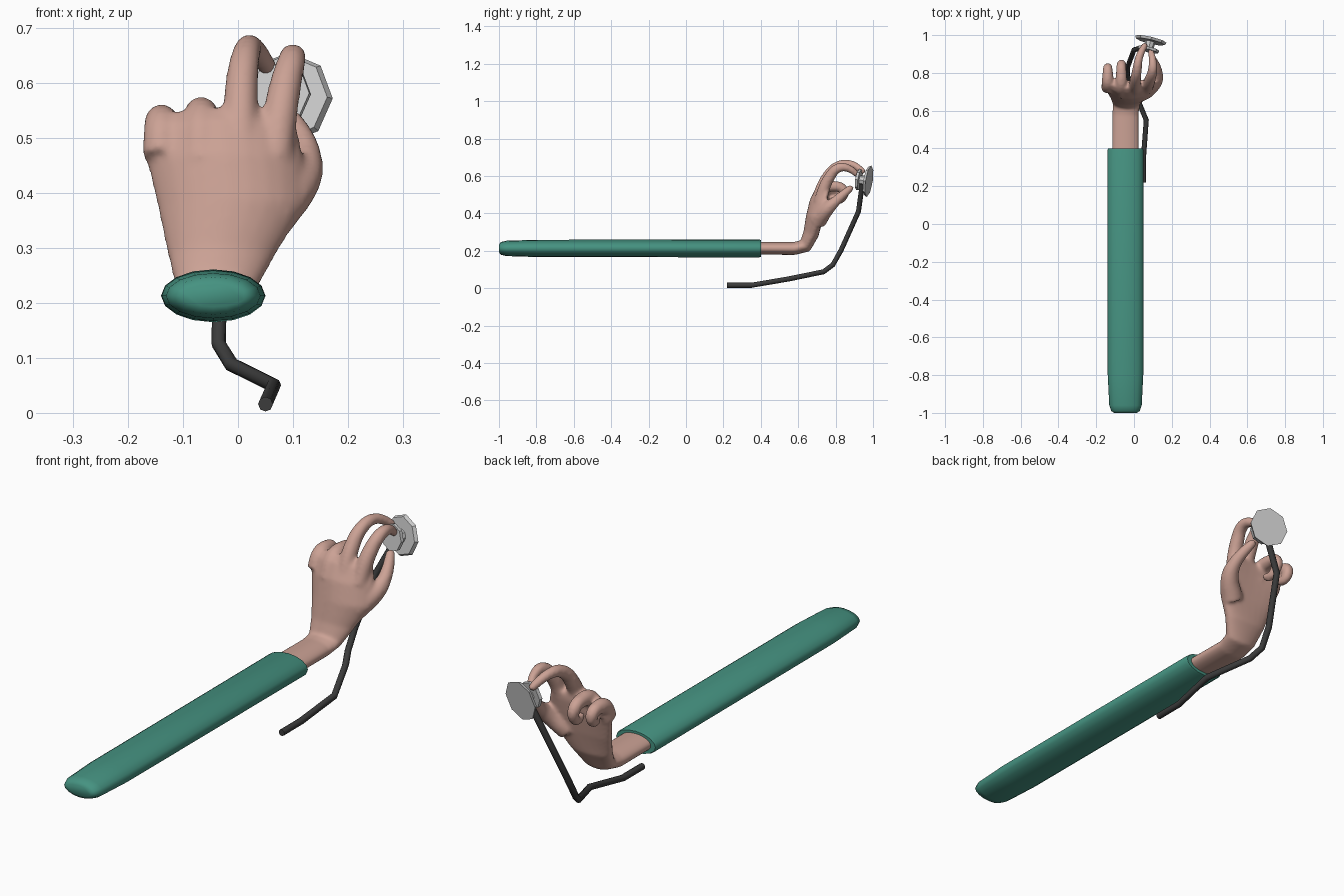
import bpy, bmesh, math
from mathutils import Vector

if "Cube" in bpy.data.objects:
    bpy.data.objects.remove(bpy.data.objects["Cube"])


def material(name, rgb):
    m = bpy.data.materials.new(name)
    m.diffuse_color = (*rgb, 1)
    m.use_nodes = True
    m.node_tree.nodes["Principled BSDF"].inputs["Base Color"].default_value = m.diffuse_color
    return m


skin = material("skin", (0.60, 0.36, 0.30))
teal = material("teal_cloth", (0.06, 0.29, 0.22))
rubber = material("dark_rubber", (0.045, 0.045, 0.045))


def activate(ob):
    bpy.ops.object.select_all(action='DESELECT')
    ob.select_set(True)
    bpy.context.view_layer.objects.active = ob


def loft(name, rings, sides, straight=False):
    """Elliptic rings (cx, y, z, half width, half thickness), pitched along their path."""
    bm = bmesh.new()
    rows = []
    for k, (cx, y, z, hw, ht) in enumerate(rings):
        before, after = rings[max(k - 1, 0)], rings[min(k + 1, len(rings) - 1)]
        pitch = 0 if straight else math.atan2(after[2] - before[2], after[1] - before[1])
        cup = .03 * min(max((z - .22) / .2, 0), 1)  # hollow of the palm
        row = []
        for i in range(sides):
            a = 2 * math.pi * i / sides
            n = ht * math.sin(a) - cup * math.cos(a) ** 2
            row.append(bm.verts.new((cx + hw * math.cos(a), y - math.sin(pitch) * n,
                                     z + math.cos(pitch) * n)))
        rows.append(row)
    for r0, r1 in zip(rows, rows[1:]):
        for i in range(sides):
            j = (i + 1) % sides
            bm.faces.new((r0[i], r0[j], r1[j], r1[i]))
    bm.faces.new(rows[0])
    bm.faces.new(rows[-1])
    bmesh.ops.recalc_face_normals(bm, faces=bm.faces)
    me = bpy.data.meshes.new(name)
    bm.to_mesh(me)
    bm.free()
    ob = bpy.data.objects.new(name, me)
    bpy.context.collection.objects.link(ob)
    return ob


def tube(name, pts, r0, r1, smooth_path=True, res=4):
    """Tube tapering from r0 to r1; smooth ones get a rounded tip."""
    pts = [Vector(p) for p in pts]
    radii = [r0 + (r1 - r0) * i / (len(pts) - 1) for i in range(len(pts))]
    if smooth_path:
        pts.append(pts[-1] + (pts[-1] - pts[-2]).normalized() * r1 * .6)
        radii.append(r1 * .5)
    cu = bpy.data.curves.new(name, 'CURVE')
    cu.dimensions = '3D'
    cu.bevel_depth = 1
    cu.bevel_resolution = res
    cu.use_fill_caps = True
    sp = cu.splines.new('BEZIER' if smooth_path else 'POLY')
    target = sp.bezier_points if smooth_path else sp.points
    target.add(len(pts) - 1)
    for p, co, r in zip(target, pts, radii):
        p.co = co if smooth_path else (*co, 1)
        p.radius = r
        if smooth_path:
            p.handle_left_type = p.handle_right_type = 'AUTO'
    ob = bpy.data.objects.new(name, cu)
    bpy.context.collection.objects.link(ob)
    activate(ob)
    bpy.ops.object.convert(target='MESH')
    return bpy.context.view_layer.objects.active


# sleeve with a rounded far end and an open cuff
profile = [(-1, .06, .02), (-.99, .075, .034), (-.96, .086, .041), (-.8, .094, .046),
           (.39, .095, .048), (.4, .092, .045), (.4, .074, .035)]
sleeve = loft("sleeve", [(-.045, y, .213, w, h) for y, w, h in profile], 16, True)
sleeve.data.materials.append(teal)
activate(sleeve)
bpy.ops.object.shade_smooth_by_angle(angle=math.radians(50))

# forearm, wrist and cupped palm
hand = loft("hand", [
    (-.045, .36, .214, .072, .034), (-.045, .58, .213, .07, .035),
    (-.04, .637, .226, .073, .038), (-.03, .668, .29, .098, .042),
    (-.012, .687, .38, .135, .046), (-.022, .705, .46, .143, .045),
    (-.03, .725, .52, .14, .036), (-.03, .737, .548, .125, .022)], 24)

# two reaching fingers and the thumb
parts = [
    tube("middle_finger", [(.005, .70, .46), (.006, .75, .585), (.015, .81, .652),
                           (.027, .88, .663), (.058, .948, .623)], .036, .017),
    tube("index_finger", [(.065, .715, .46), (.085, .765, .59), (.099, .82, .645),
                          (.098, .87, .64), (.088, .918, .605)], .035, .016),
    tube("thumb", [(.06, .705, .36), (.115, .757, .425), (.124, .805, .47),
                   (.096, .883, .538)], .047, .018)]

# two curled fingers share one curl, shifted and scaled
curl = [(0, -.04, -.08), (0, 0, 0), (0, .055, .013), (0, .105, -.003), (.003, .108, -.04),
        (.007, .07, -.066), (.01, .045, -.056)]
for name, base, scale in (("ring_finger", (-.067, .735, .532), 1),
                          ("little_finger", (-.139, .748, .522), .72)):
    parts.append(tube(name, [Vector(base) + Vector(c) * scale for c in curl], .036, .016))

# weld into one soft skin
activate(hand)
for p in parts:
    p.select_set(True)
bpy.ops.object.join()
hand.data.materials.clear()
hand.data.materials.append(skin)
rm = hand.modifiers.new("blend", 'REMESH')
rm.mode = 'VOXEL'
rm.voxel_size = .007
rm.use_smooth_shade = True
sm = hand.modifiers.new("soften", 'SMOOTH')
sm.factor = .5
sm.iterations = 10

# listening head: two octagonal discs joined by a stem
axis = Vector((.23, .97, -.15)).normalized()
rot = axis.to_track_quat('Z', 'Y').to_euler()
centre = Vector((.088, .972, .573))


def disc(name, offset, r1, r2, depth):
    bpy.ops.mesh.primitive_cone_add(vertices=8, radius1=r1, radius2=r2, depth=depth,
                                    location=centre + axis * offset, rotation=rot)
    bpy.context.object.name = name


disc("large_disc", 0, .078, .085, .014)
disc("small_disc", -.05, .056, .056, .014)
disc("disc_stem", -.025, .024, .028, .05)

# rubber tube
hose = tube("rubber_tube", [
    (.05, .22, .016), (.05, .35, .016), (.065, .55, .05), (-.012, .735, .088),
    (-.035, .785, .125), (-.034, .83, .205), (0, .922, .41), (.082, .945, .573)],
    .0135, .0135, False, 2)
hose.data.materials.append(rubber)
activate(hose)
bpy.ops.object.shade_smooth_by_angle(angle=math.radians(50))
